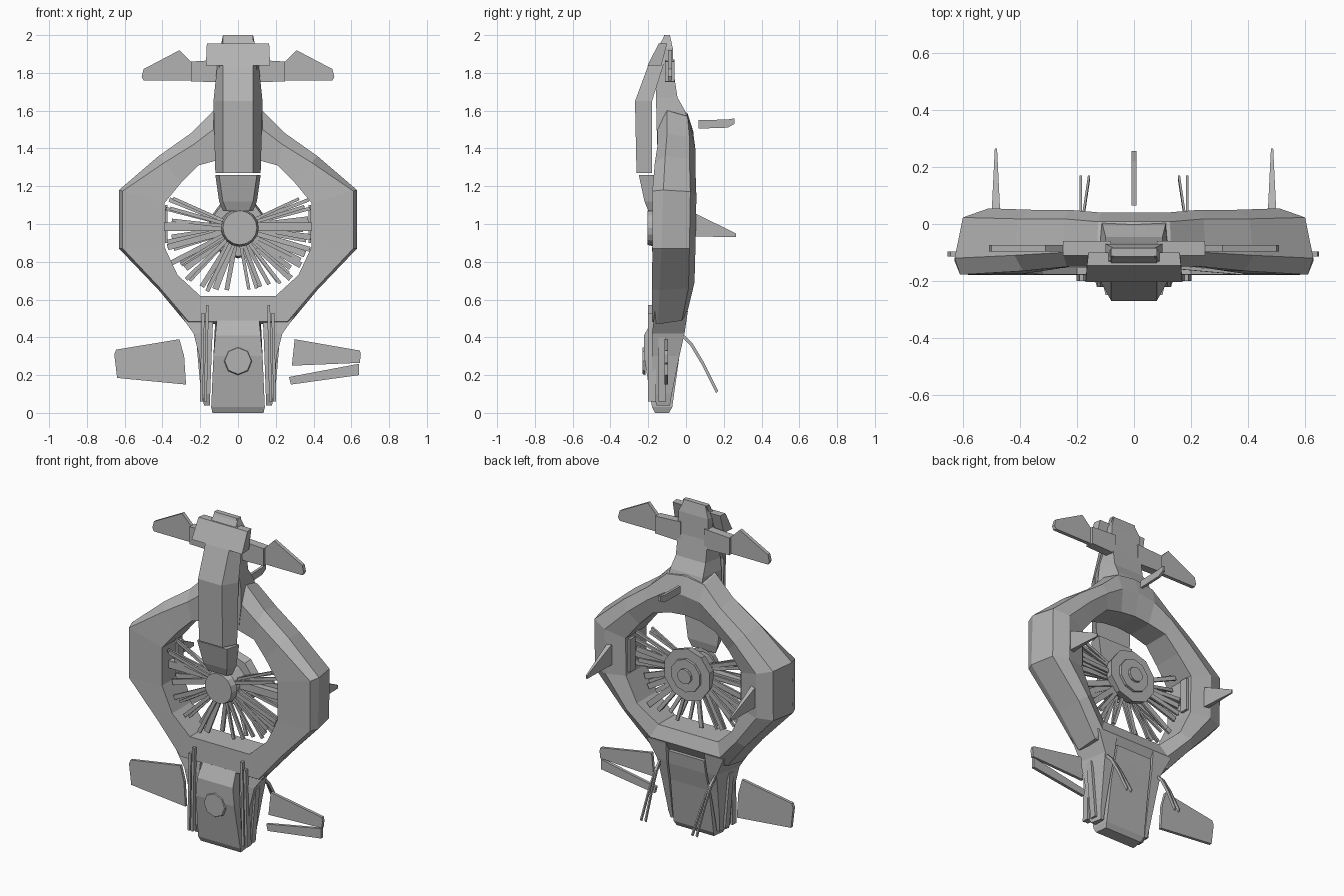
import bpy, bmesh, math, random
from mathutils import Vector, Matrix

cube = bpy.data.objects.get("Cube")
if cube:
    bpy.data.objects.remove(cube, do_unlink=True)

grey = bpy.data.materials.new("hull grey")
grey.use_nodes = True
colour = (0.45, 0.45, 0.45, 1)
grey.diffuse_color = colour
grey.node_tree.nodes["Principled BSDF"].inputs["Base Color"].default_value = colour


def finish(name, bm):
    bmesh.ops.recalc_face_normals(bm, faces=bm.faces)
    mesh = bpy.data.meshes.new(name)
    bm.to_mesh(mesh)
    bm.free()
    mesh.materials.append(grey)
    obj = bpy.data.objects.new(name, mesh)
    bpy.context.collection.objects.link(obj)
    return obj


def loft(name, sections, closed=False):
    """Skin a list of equal-sized point loops."""
    bm = bmesh.new()
    loops = [[bm.verts.new(p) for p in s] for s in sections]
    n = len(loops[0])
    for a, b in zip(loops, loops[1:] + (loops[:1] if closed else [])):
        for i in range(n):
            j = (i + 1) % n
            bm.faces.new((a[i], a[j], b[j], b[i]))
    if not closed:
        bm.faces.new(loops[0])
        bm.faces.new(loops[-1])
    return finish(name, bm)


def column(name, rows):
    """Stack of trapezoids: z, front half width, back half width, front y, back y."""
    return loft(name, [[(-f, yf, z), (f, yf, z), (b, yb, z), (-b, yb, z)]
                       for z, f, b, yf, yb in rows])


def plate(name, outline, y, thick, side=1):
    """Outline in x and z, given thickness along y."""
    return loft(name, [[(side * x, y + d, z) for x, z in outline]
                       for d in (-thick / 2, thick / 2)])


def bar(name, a, b, width, depth):
    """Straight rectangular bar between two points."""
    a, b = Vector(a), Vector(b)
    along = (b - a).normalized()
    u = along.cross(Vector((0, 1, 0))).normalized() * width / 2
    v = along.cross(u).normalized() * depth / 2
    return loft(name, [[p + u + v, p - u + v, p - u - v, p + u - v] for p in (a, b)])


def disc(name, centre, r_front, r_back, depth, sides):
    bm = bmesh.new()
    turn = Matrix.Translation(centre) @ Matrix.Rotation(math.pi / 2, 4, 'X')
    bmesh.ops.create_cone(bm, cap_ends=True, segments=sides, radius1=r_back,
                          radius2=r_front, depth=depth, matrix=turn)
    return finish(name, bm)


# Ring hull: outer x, z, inner x, z, outer front y, ridge inset, ridge y, back y
half = [(0, 1.62, 0, 1.35, -.11, .3, -.15, .04), (.13, 1.6, .10, 1.34, -.1, .35, -.15, .04),
        (.25, 1.48, .21, 1.31, -.1, .35, -.15, .05), (.42, 1.36, .3, 1.22, -.11, .25, -.165, .05),
        (.63, 1.18, .39, 1.11, -.12, .08, -.178, .055), (.63, .87, .39, .88, -.13, .08, -.178, .05),
        (.42, .65, .32, .73, -.14, .1, -.18, .045), (.27, .47, .2, .62, -.15, .1, -.18, .01),
        (0, .47, 0, .62, -.16, .1, -.18, .01)]
stations = half + [(-s[0], s[1], -s[2], *s[3:]) for s in half[-2:0:-1]]
sections = []
for ox, oz, ix, iz, outer, inset, ridge, back in stations:
    profile = [(inset, ridge), (0, outer), (.12, back - .032),
               (.5, back), (1, back - .03), (1, ridge + .003)]
    sections.append([(ox + (ix - ox) * t, y, oz + (iz - oz) * t) for t, y in profile])
loft("ring_hull", sections, closed=True)

# Upper tail, forward arm and its tip
column("tail_column", [(1.36, .11, .1, -.15, 0), (1.5, .13, .12, -.155, .025),
                       (1.6, .13, .11, -.157, -.005), (1.67, .12, .1, -.16, -.045),
                       (1.8, .1, .1, -.16, -.065), (1.93, .1, .1, -.14, -.07),
                       (2, .07, .07, -.115, -.085)])
column("forward_arm", [(1.27, .08, .12, -.262, -.18), (1.65, .08, .13, -.27, -.18),
                       (1.84, .08, .11, -.2, -.12), (2, .08, .08, -.112, -.085)])
column("arm_tip", [(1.07, .06, .08, -.2, -.17), (1.12, .08, .1, -.22, -.16),
                   (1.26, .1, .12, -.25, -.16)])
column("tail_crossbar", [(1.84, .17, .165, -.203, -.13), (1.955, .165, .16, -.145, -.1)])

# Raised canopy with porthole
column("canopy", [(0, .135, .125, -.165, -.09), (.03, .142, .135, -.18, -.073),
                  (.3, .13, .13, -.222, -.035), (.41, .12, .125, -.222, -.01),
                  (.49, .112, .12, -.18, 0)])
disc("porthole", (0, -.222, .275), .07, .075, .015, 8)

# Hub
disc("hub_front", (.01, -.185, .98), .09, .1, .04, 16)
disc("hub_core", (0, -.11, .98), .08, .1, .12, 12)
disc("hub_back", (0, -.035, .978), .15, .16, .05, 10)
disc("hub_rim", (0, -.005, .978), .1, .1, .02, 10)
disc("hub_cap", (0, .01, .978), .045, .045, .02, 10)

# Scattered fan blades around the hub
random.seed(4)
for side in (1, -1):
    for i in range(22):
        angle = math.radians(29 - i * 5.1 + random.uniform(-3, 3))
        reach = min(.39 / max(math.cos(angle), .1), .41) * random.uniform(.87, 1)
        ca, sa = math.cos(angle) * side, math.sin(angle)
        y = random.uniform(-.15, -.05)
        bar("fan_blade", (.08 * ca, y, .98 + .08 * sa),
            (reach * ca, y + random.uniform(-.03, .03), .98 + reach * sa * .92),
            random.uniform(.014, .034), .012)
    bar("hub_axle", (0, -.09, .985), (side * .4, -.09, .985), .045, .04)
    bar("inner_wall_plate", (side * .38, -.02, .9), (side * .38, -.02, 1.1), .015, .05)

    # Hull legs either side of the canopy
    loft("hull_leg", [[(side * a, yf, z), (side * b, yf, z), (side * c, yb, z), (side * a, yb, z)]
                      for z, a, b, c, yf, yb in (
                          (.04, .147, .18, .165, -.155, -.085), (.1, .147, .19, .175, -.175, -.075),
                          (.3, .14, .205, .19, -.18, -.035), (.42, .135, .235, .2, -.18, -.008),
                          (.54, .13, .32, .26, -.165, .01))])

    # Tail winglets
    plate("winglet_root", [(.08, 1.87), (.25, 1.86), (.25, 1.755), (.08, 1.75)], -.085, .05, side)
    plate("winglet", [(.25, 1.86), (.31, 1.92), (.5, 1.82), (.51, 1.78), (.5, 1.76), (.25, 1.76)],
          -.085, .022, side)

    # Thin fins beside the canopy
    for x, top in ((.165, .57), (.187, .53)):
        plate("hull_fin", [(x, .06), (x + .015, .06), (x + .005, top), (x - .01, top)],
              -.18, .04, side)
    bar("hull_edge_rail", (side * .185, -.125, .06), (side * .215, -.125, .4), .015, .04)

    # Rear spikes
    x = side * .485
    loft("rear_spike", [[(x - w, y, lo), (x + w, y, lo), (x + w, y, hi), (x - w, y, hi)]
                        for y, w, lo, hi in ((.02, .016, .935, 1.07), (.265, .004, .93, .95))])

    # Bent rear struts, the inner one leaning towards the middle
    for lean in (0, .15):
        path = [(-.04, .43), (.03, .36), (.09, .26), (.165, .11)]
        loft("rear_strut", [[(side * (.187 - lean * (y + .03) + dx), y + d, z + d) for dx, d in
                             ((-.004, -.006), (.004, -.006), (.004, .006), (-.004, .006))]
                            for y, z in path])

# Lower wings, with the left one split in two
plate("right_wing", [(.655, .31), (.645, .335), (.31, .39), (.285, .3), (.275, .15), (.64, .185)],
      -.105, .018, -1)
plate("left_wing_upper", [(.3, .39), (.645, .33), (.65, .31), (.645, .265), (.285, .25)],
      -.105, .018)
plate("left_wing_lower", [(.27, .19), (.64, .26), (.64, .2), (.28, .15)], -.105, .018)

# Rear handle
loft("rear_handle", [[(-.008, y, lo), (.008, y, lo), (.008, y, hi), (-.008, y, hi)]
                     for y, lo, hi in ((.065, 1.505, 1.55), (.22, 1.51, 1.553), (.257, 1.53, 1.56))])
